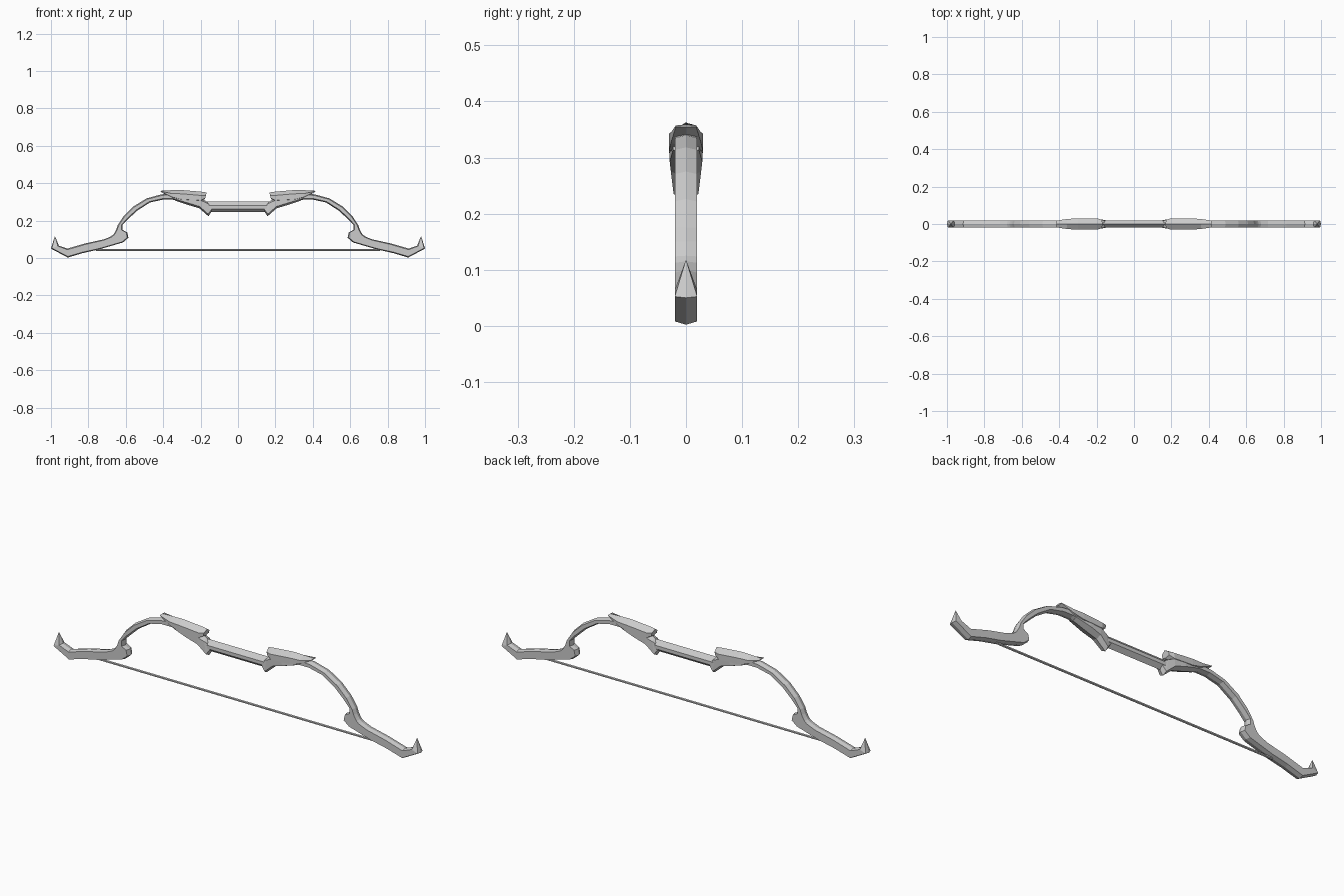
import bpy, bmesh
from mathutils import Vector


def loft(name, stations, mirror=True, tip=None):
    """Skin six-sided ridged sections: (outer x, outer z, inner x, inner z, half width, outer bevel, inner bevel)."""
    bm = bmesh.new()
    rings = []
    for ox, oz, ix, iz, w, b1, b2 in stations:
        o, i = Vector((ox, 0, oz)), Vector((ix, 0, iz))
        d = (i - o).normalized()
        y = Vector((0, w, 0))
        a, b = o + d * b1, i - d * b2
        rings.append([bm.verts.new(p) for p in (o, a + y, b + y, i, b - y, a - y)])
    for r, s in zip(rings, rings[1:]):
        for k in range(6):
            n = (k + 1) % 6
            bm.faces.new((r[k], r[n], s[n], s[k]))
    bm.faces.new(rings[0])
    if tip:
        apex = bm.verts.new((tip[0], 0, tip[1]))
        for k in range(6):
            bm.faces.new((rings[-1][k], rings[-1][(k + 1) % 6], apex))
    else:
        bm.faces.new(rings[-1])
    bmesh.ops.recalc_face_normals(bm, faces=bm.faces)
    mesh = bpy.data.meshes.new(name)
    bm.to_mesh(mesh)
    bm.free()
    ob = bpy.data.objects.new(name, mesh)
    bpy.context.collection.objects.link(ob)
    if mirror:
        ob.modifiers.new("Mirror", 'MIRROR').use_mirror_merge = False
    return ob


# Curved limbs with an inner hook and an upturned pointed tip
limb_pairs = [
    (.19, .305, .20, .27), (.27, .335, .28, .295), (.35, .345, .35, .312),
    (.41, .34, .40, .312), (.49, .318, .47, .297), (.56, .275, .54, .252),
    (.61, .226, .59, .205), (.643, .175, .617, .178), (.652, .15, .617, .15),
    (.66, .135, .592, .137), (.667, .125, .586, .108), (.68, .115, .615, .083),
    (.715, .10, .745, .045), (.815, .078, .83, .026), (.913, .05, .91, .002),
    (.958, .066, 1.0, .05),
]
loft("limbs", [(*p, .02, .006, .006) for p in limb_pairs], tip=(.979, .118))

# Straight grip between the limbs
loft("grip", [(x, .302, x, .245, .02, .022, .018) for x in (-.18, .18)], mirror=False)

# Flared collars where the limbs meet the grip
loft("collars", [
    (.16, .295, .138, .252, .018, .008, .008),
    (.172, .305, .158, .223, .022, .01, .012),
    (.20, .318, .206, .265, .027, .01, .01),
    (.25, .335, .265, .283, .029, .01, .01),
    (.33, .34, .335, .306, .023, .01, .008),
])

# Ridged guard plates over the collars
loft("guard_plates", [
    (.168, .35, .176, .316, .022, .015, .004),
    (.195, .354, .20, .30, .03, .02, .008),
    (.30, .363, .30, .305, .03, .02, .008),
    (.36, .362, .35, .318, .027, .018, .008),
    (.415, .359, .412, .353, .018, .002, .002),
])

# Bowstring
loft("bowstring", [(x, .049, x, .037, .005, .003, .003) for x in (-.76, .76)], mirror=False)
